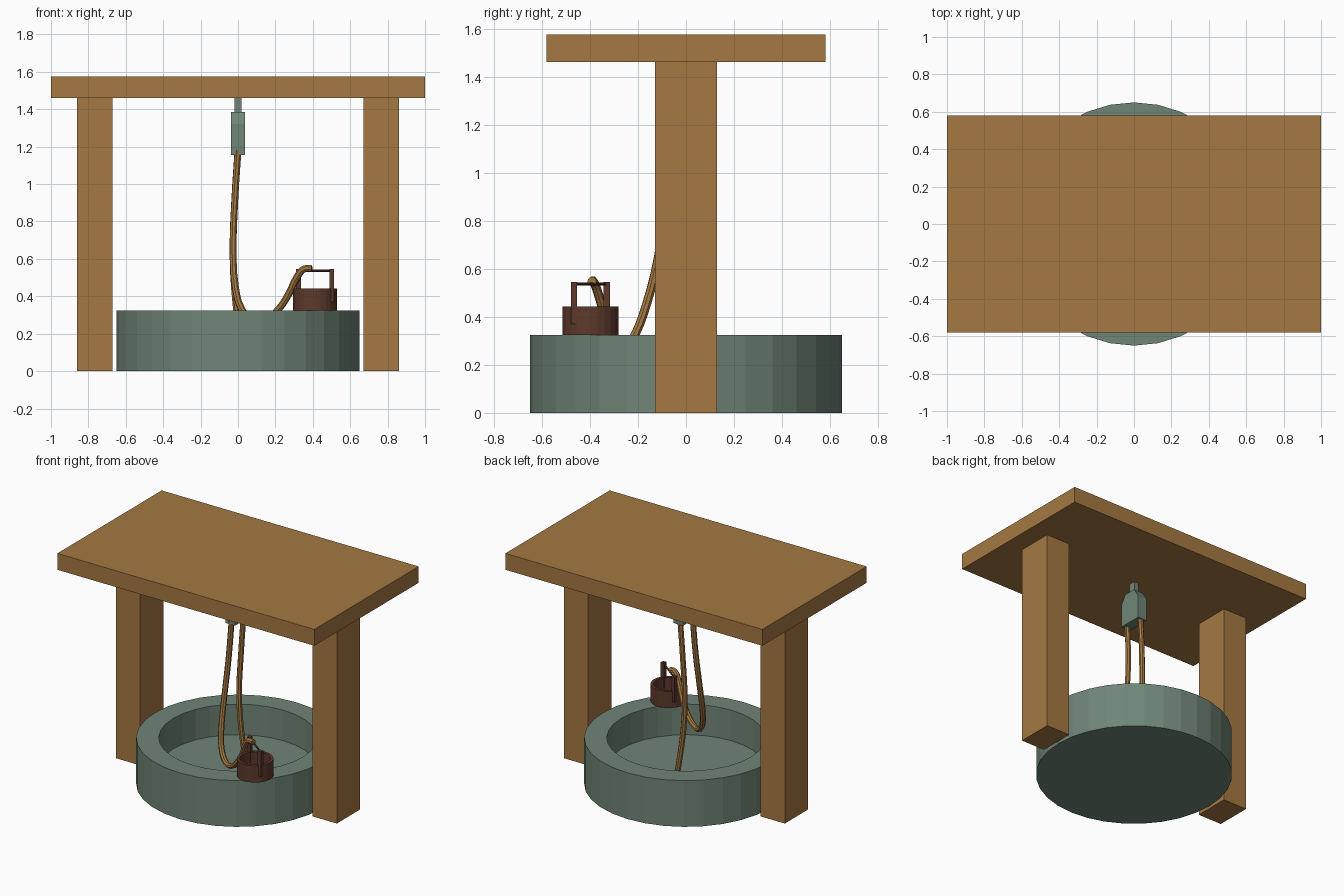
import bpy, bmesh, math
from mathutils import Vector, Matrix

if "Cube" in bpy.data.objects:
    bpy.data.objects.remove(bpy.data.objects["Cube"])


def material(name, rgb):
    m = bpy.data.materials.new(name)
    m.diffuse_color = (*rgb, 1)
    m.use_nodes = True
    m.node_tree.nodes["Principled BSDF"].inputs["Base Color"].default_value = m.diffuse_color
    return m


WOOD = material("warm wood", (0.376, 0.190, 0.055))
STONE = material("grey green stone", (0.160, 0.235, 0.185))
BROWN = material("dark brown", (0.110, 0.040, 0.024))


def add_object(name, bm, mat):
    bmesh.ops.recalc_face_normals(bm, faces=bm.faces)
    me = bpy.data.meshes.new(name)
    bm.to_mesh(me)
    bm.free()
    me.materials.append(mat)
    ob = bpy.data.objects.new(name, me)
    bpy.context.collection.objects.link(ob)
    return ob


def box(name, lo, hi, mat):
    lo, hi = Vector(lo), Vector(hi)
    bm = bmesh.new()
    bmesh.ops.create_cube(bm, size=1, matrix=Matrix.Translation((lo + hi) / 2)
                          @ Matrix.Diagonal((*(hi - lo), 1)))
    return add_object(name, bm, mat)


def tub(name, centre, profile, sides, mat):
    """Lathe an open (radius, z) profile and cap both ends."""
    bm = bmesh.new()
    rings = []
    for r, z in profile:
        rings.append([bm.verts.new((centre[0] + r * math.cos(2 * math.pi * i / sides),
                                    centre[1] + r * math.sin(2 * math.pi * i / sides), z))
                      for i in range(sides)])
    for a, b in zip(rings, rings[1:]):
        for i in range(sides):
            j = (i + 1) % sides
            bm.faces.new((a[i], a[j], b[j], b[i]))
    bm.faces.new(rings[0])
    bm.faces.new(rings[-1])
    return add_object(name, bm, mat)


def tube(name, points, radius, mat):
    """Sweep a round section along a smooth path, then make it a mesh."""
    cu = bpy.data.curves.new(name + "_path", 'CURVE')
    cu.dimensions = '3D'
    cu.bevel_depth = radius
    cu.bevel_resolution = 2
    cu.resolution_u = 3
    cu.use_fill_caps = True
    sp = cu.splines.new('BEZIER')
    sp.bezier_points.add(len(points) - 1)
    for bp, p in zip(sp.bezier_points, points):
        bp.co = p
        bp.handle_left_type = bp.handle_right_type = 'AUTO'
    tmp = bpy.data.objects.new(name + "_path", cu)
    bpy.context.collection.objects.link(tmp)
    dg = bpy.context.evaluated_depsgraph_get()
    me = bpy.data.meshes.new_from_object(tmp.evaluated_get(dg))
    bpy.data.objects.remove(tmp)
    me.materials.clear()
    me.materials.append(mat)
    for p in me.polygons:
        p.use_smooth = False
    ob = bpy.data.objects.new(name, me)
    bpy.context.collection.objects.link(ob)
    return ob


# Roof and its two posts
box("roof", (-1, -0.58, 1.46), (1, 0.58, 1.575), WOOD)
box("left_post", (-0.86, -0.13, 0), (-0.67, 0.13, 1.46), WOOD)
box("right_post", (0.67, -0.13, 0), (0.86, 0.13, 1.46), WOOD)

# Well basin with recessed floor
tub("well_basin", (0, 0), [(0.65, 0), (0.65, 0.325), (0.505, 0.325), (0.505, 0.11)], 32, STONE)

# Pulley block with chamfered top, and the hanger above it
bm = bmesh.new()
outline = [(-0.087, 1.155), (0.087, 1.155), (0.087, 1.32),
           (0.045, 1.385), (-0.045, 1.385), (-0.087, 1.32)]
face = bm.faces.new([bm.verts.new((-0.037, y, z)) for y, z in outline])
ext = bmesh.ops.extrude_face_region(bm, geom=[face])
bmesh.ops.translate(bm, vec=(0.074, 0, 0),
                    verts=[v for v in ext["geom"] if isinstance(v, bmesh.types.BMVert)])
add_object("pulley_block", bm, STONE)
box("pulley_hanger", (-0.018, -0.025, 1.38), (0.018, 0.025, 1.46), STONE)

# Rope: front strand loops down and up to the bucket, back strand hangs in the well
tube("bucket_rope", [(0, -0.07, 1.18), (-0.018, -0.08, 0.90), (-0.026, -0.115, 0.65),
                     (-0.014, -0.165, 0.45), (0.02, -0.21, 0.33), (0.08, -0.25, 0.268),
                     (0.15, -0.285, 0.275), (0.22, -0.315, 0.335), (0.27, -0.34, 0.41),
                     (0.32, -0.37, 0.51), (0.355, -0.385, 0.547), (0.395, -0.392, 0.548)],
     0.019, WOOD)
tube("hanging_rope", [(0, 0.065, 1.18), (-0.018, 0.06, 0.90), (-0.026, 0.05, 0.60),
                      (-0.01, 0.052, 0.35), (0.02, 0.062, 0.12)], 0.019, WOOD)

# Bucket on the rim
BX, BY = 0.412, -0.398
tub("bucket", (BX, BY), [(0.117, 0.325), (0.117, 0.442), (0.097, 0.442), (0.097, 0.345)],
    24, BROWN)

# Bucket handle: two uprights and a thin bar
dx, dy = 0.089, -0.068
for side, name in ((1, "front_handle_upright"), (-1, "back_handle_upright")):
    x, y = BX + side * dx, BY + side * dy
    box(name, (x - 0.013, y - 0.013, 0.37), (x + 0.013, y + 0.013, 0.545), BROWN)
tube("handle_bar", [(BX - dx, BY - dy, 0.536), (BX + dx, BY + dy, 0.536)], 0.006, BROWN)
